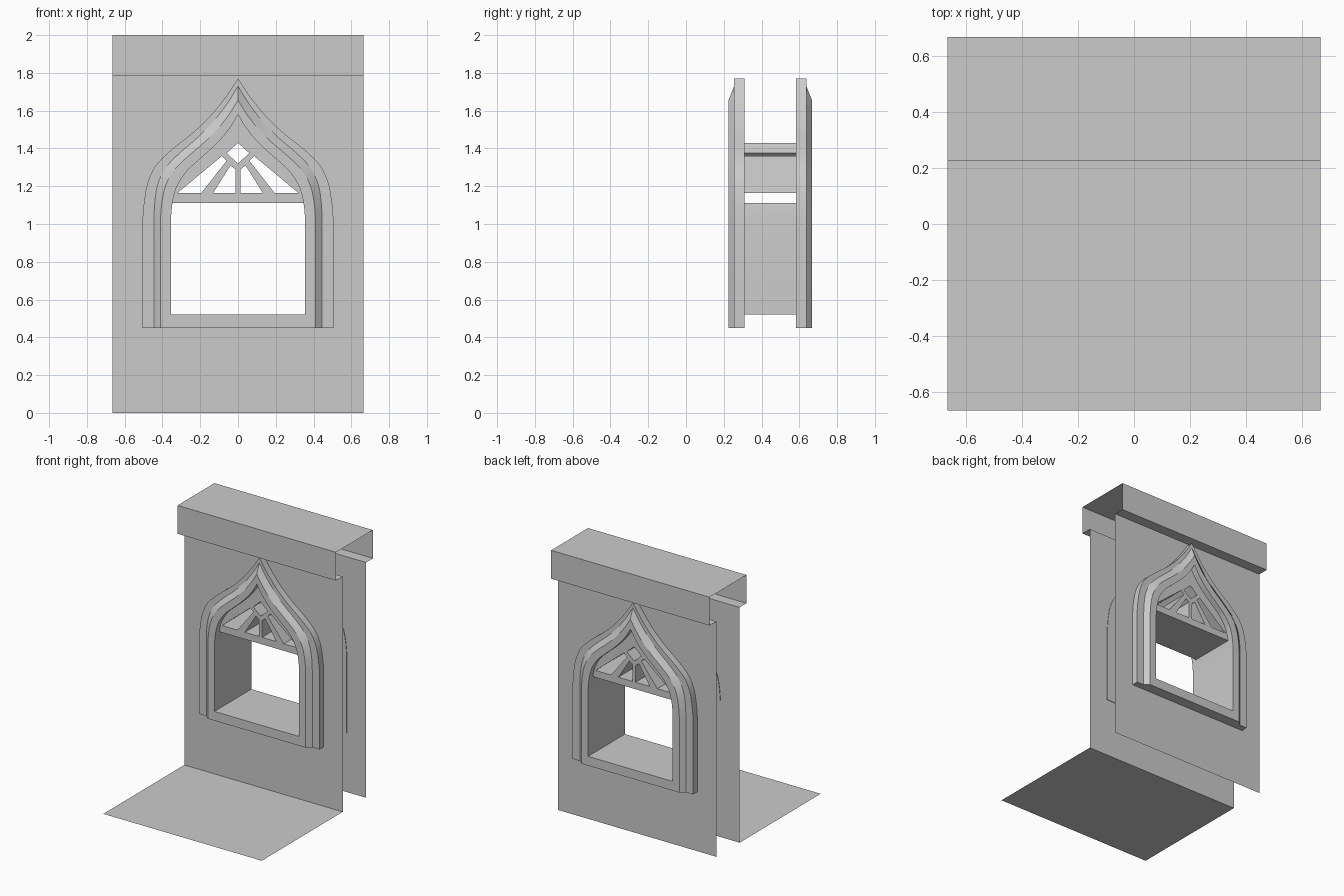
import bpy, bmesh, math
from mathutils import Vector

if "Cube" in bpy.data.objects:
    bpy.data.objects.remove(bpy.data.objects["Cube"])

C = 0.446                      # y of the plane midway between the two walls
FRONT, STEP, BACK, WALL, PANEL = -0.221, -0.191, -0.136, -0.14, -0.176
W, BASE, SILL, BAR, EAVE = 0.665, 0.45, 0.52, 1.11, 1.785
N = 4                          # curve steps between control points

# right half of the pointed arch: outer and inner control points (x, z)
OUTER = [(.505, 1.03), (.497, 1.12), (.478, 1.22), (.435, 1.31), (.35, 1.395),
         (.235, 1.487), (.14, 1.58), (.06, 1.68), (0, 1.77)]
INNER = [(.355, 1.03), (.347, BAR), (.325, 1.195), (.275, 1.275), (.212, 1.335),
         (.145, 1.395), (.085, 1.455), (.035, 1.52), (0, 1.58)]


def smooth(pts):
    p = [Vector(q) for q in pts]
    p = [2 * p[0] - p[1]] + p + [2 * p[-1] - p[-2]]
    out = []
    for i in range(1, len(p) - 2):
        a, b, c, d = p[i - 1:i + 3]
        for k in range(N):
            t = k / N
            out.append(0.5 * (2 * b + (c - a) * t + (2 * a - 5 * b + 4 * c - d) * t ** 2
                              + (3 * b - a - 3 * c + d) * t ** 3))
    return [tuple(v) for v in out + [p[-2]]]


def both(half):
    return half + [(-x, z) for x, z in reversed(half) if x > 1e-6]


def between(start, end):
    pts = []
    for i, (o, n) in enumerate(zip(OUTER, INNER)):
        t = start + (end - start) * i / (len(OUTER) - 1)
        pts.append(tuple(Vector(o).lerp(Vector(n), t)))
    return both([(pts[0][0], BASE)] + smooth(pts))


def loft(bm, a, da, b, db, closed=False):
    va = [bm.verts.new((x, da, z)) for x, z in a]
    vb = [bm.verts.new((x, db, z)) for x, z in b]
    for i in range(len(a) if closed else len(a) - 1):
        j = (i + 1) % len(a)
        bm.faces.new((va[i], va[j], vb[j], vb[i]))


def fill(bm, loops, d):
    edges = []
    for loop in loops:
        vs = [bm.verts.new((x, d, z)) for x, z in loop]
        edges += [bm.edges.new((vs[i - 1], vs[i])) for i in range(len(vs))]
    bmesh.ops.triangle_fill(bm, use_beauty=True, edges=edges, normal=(0, -1, 0))


def finish(name, bm, mirrored=True):
    bmesh.ops.remove_doubles(bm, verts=bm.verts[:], dist=1e-4)
    bmesh.ops.recalc_face_normals(bm, faces=bm.faces[:])
    me = bpy.data.meshes.new(name)
    bm.to_mesh(me)
    bm.free()
    ob = bpy.data.objects.new(name, me)
    bpy.context.collection.objects.link(ob)
    ob.location.y = C
    bpy.ops.object.select_all(action='DESELECT')
    ob.select_set(True)
    bpy.context.view_layer.objects.active = ob
    bpy.ops.object.shade_smooth_by_angle(angle=math.radians(28))
    if mirrored:
        m = ob.modifiers.new("other_side", 'MIRROR')
        m.use_axis = (False, True, False)
        m.merge_threshold = 1e-4
    return ob


# outlines shared by the parts
rim, mould_out, mould_in = between(0, 0), between(.4, .21), between(.63, .6)
inner = smooth(INNER)
arch = both(inner[N:])
lower = [(.355, SILL)] + inner[:N + 1]
inner_loop = both([(.355, SILL)] + inner)
jambs = lower[::-1] + [(-x, z) for x, z in lower]
opening = jambs

# tracery openings: diamond plus mirrored wedges
wedges = [[(.322, 1.163), (.085, 1.36), (.06, 1.335), (.195, 1.163)],
          [(.132, 1.163), (.04, 1.31), (.013, 1.29), (.013, 1.163)]]
holes = [[(0, 1.43), (.06, 1.375), (0, 1.32), (-.06, 1.375)]]
for w in wedges:
    holes += [w, [(-x, z) for x, z in w]]

# moulded window surround
bm = bmesh.new()
loft(bm, rim, BACK, rim, STEP)
fill(bm, [rim + mould_out[::-1]], STEP)
loft(bm, mould_out, STEP, mould_in, FRONT)
fill(bm, [mould_in, inner_loop], FRONT)
a, b, c = rim[0][0], mould_out[0][0], mould_in[0][0]
foot = [(a, BACK), (a, STEP), (b, STEP), (c, FRONT)]
foot += [(-x, y) for x, y in reversed(foot)]
bm.faces.new([bm.verts.new((x, y, BASE)) for x, y in foot])
loft(bm, arch, FRONT, arch, PANEL)
finish("window_surround", bm)

# opening jambs, sill and underside of the crossbar
bm = bmesh.new()
loft(bm, jambs, FRONT, jambs, 0)
bar = [jambs[0], jambs[-1]]
loft(bm, bar, PANEL, bar, 0)
finish("window_reveal", bm)

# pierced tracery panel with deep openings
bm = bmesh.new()
fill(bm, [arch] + holes, PANEL)
for h in holes:
    loft(bm, h, PANEL, h, 0, True)
finish("tracery", bm)

# rear face of the surround inside the wall cavity
bm = bmesh.new()
fill(bm, [rim, opening] + holes, BACK)
finish("surround_backing", bm)

# wall sheets
bm = bmesh.new()
fill(bm, [[(-W, 0), (W, 0), (W, EAVE), (-W, EAVE)], rim], WALL)
finish("wall", bm)

# open-ended coping on top of the walls
bm = bmesh.new()
prof = [(WALL, EAVE), (FRONT, EAVE), (FRONT, 2), (-FRONT, 2), (-FRONT, EAVE), (-WALL, EAVE)]
rows = [[bm.verts.new((x, y, z)) for y, z in prof] for x in (-W, W)]
for i in range(len(prof) - 1):
    bm.faces.new((rows[0][i], rows[0][i + 1], rows[1][i + 1], rows[1][i]))
finish("coping", bm, False)

# floor in front of the wall
bm = bmesh.new()
loft(bm, [(-W, 0), (W, 0)], -W - C, [(-W, 0), (W, 0)], WALL)
finish("floor", bm, False)
